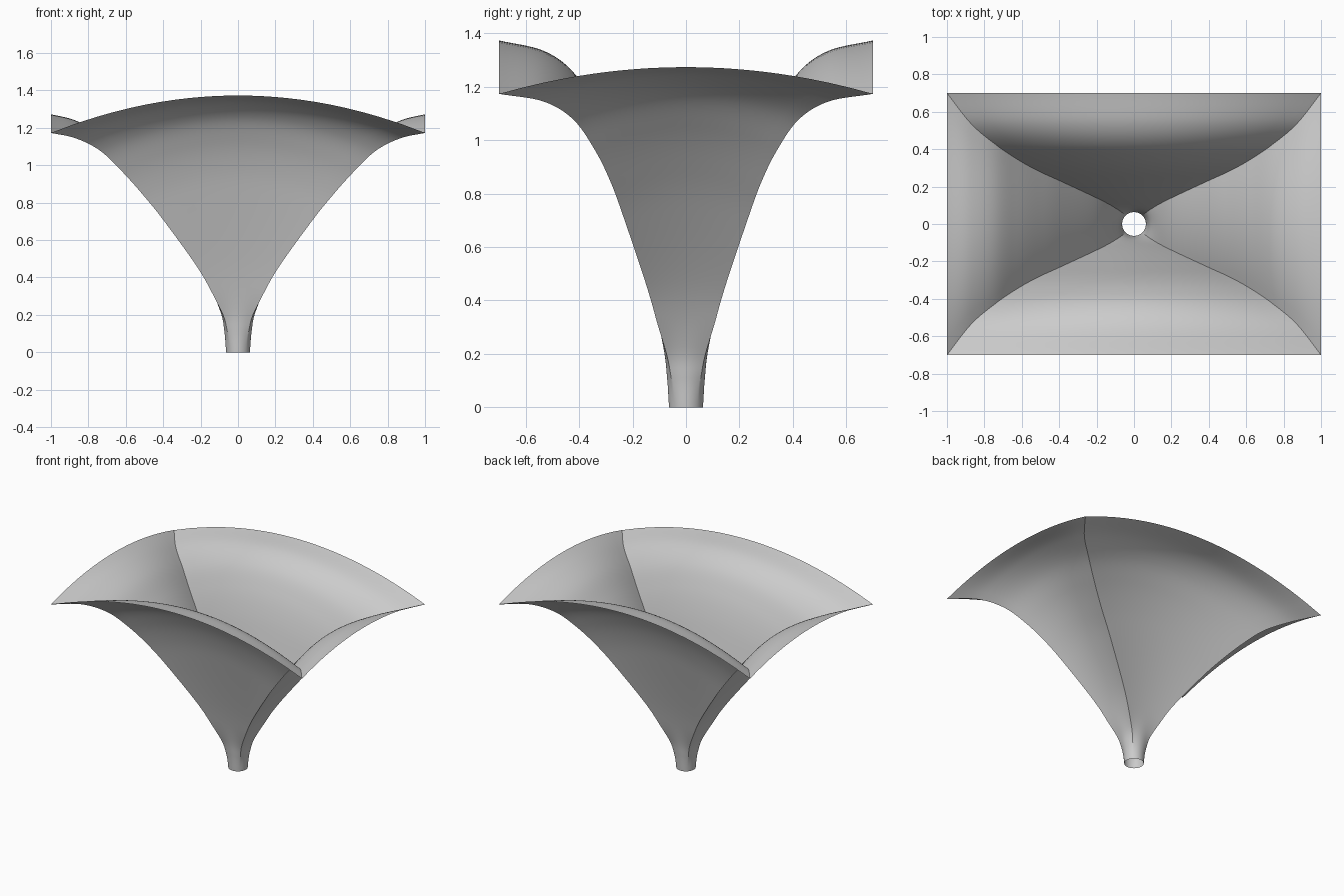
import bpy, bmesh, math
from mathutils import Vector

cube = bpy.data.objects.get("Cube")
if cube:
    bpy.data.objects.remove(cube, do_unlink=True)

# Flare stations: half width, half depth, corner height, bulge of the section
STATIONS = [Vector(s) for s in (
    (.0635, .0635, 0, 0), (.073, .071, .11, .004), (.097, .086, .22, .012),
    (.195, .137, .42, .04), (.39, .228, .695, .1), (.515, .285, .85, .135),
    (.626, .347, .973, .16), (.74, .425, 1.08, .178), (.87, .535, 1.145, .19),
    (1, .7, 1.173, .2))]
STEPS = 8        # rings between two stations
SIDE = 24        # faces along each wall
ROUND_END = .34  # height where the round throat has become rectangular


def spline(points, steps):
    """Smooth curve through all points."""
    padded = [2 * points[0] - points[1]] + points + [2 * points[-1] - points[-2]]
    out = []
    for a, b, c, d in zip(padded, padded[1:], padded[2:], padded[3:]):
        for i in range(steps):
            t = i / steps
            out.append(.5 * (2 * b + (c - a) * t + (2 * a - 5 * b + 4 * c - d) * t ** 2
                             + (3 * b - a - 3 * c + d) * t ** 3))
    return out + [points[-1]]


def section(station):
    """Closed ring: circle at the throat, arched rectangle further up."""
    width, depth, height, bulge = station
    f = min(max(height / ROUND_END, 0), 1)
    square = f * f * (3 - 2 * f)
    ring = []
    for side in range(4):
        turn = side * math.pi / 2
        for i in range(SIDE):
            angle = (2 * i / SIDE - 1) * math.pi / 4
            u = math.tan(angle)
            cx, cy = math.cos(turn + angle), math.sin(turn + angle)
            # unit square point on this side
            sx = math.cos(turn) - u * math.sin(turn)
            sy = math.sin(turn) + u * math.cos(turn)
            x = cx + (sx - cx) * square
            y = cy + (sy - cy) * square
            z = height + bulge * ((1 - sx * sx) + .5 * (1 - sy * sy))
            ring.append((x * width, y * depth, z))
    return ring


# Horn wall, open at throat and mouth
bm = bmesh.new()
rings = [[bm.verts.new(p) for p in section(s)] for s in spline(STATIONS, STEPS)]
for low, high in zip(rings, rings[1:]):
    for i in range(len(low)):
        j = (i + 1) % len(low)
        bm.faces.new((low[i], low[j], high[j], high[i]))
mesh = bpy.data.meshes.new("horn_flare")
bm.to_mesh(mesh)
bm.free()
horn = bpy.data.objects.new("horn_flare", mesh)
bpy.context.collection.objects.link(horn)

# Plain grey
grey = bpy.data.materials.new("plain_grey")
grey.use_nodes = True
grey.diffuse_color = (.6, .6, .6, 1)
grey.node_tree.nodes["Principled BSDF"].inputs["Base Color"].default_value = (.6, .6, .6, 1)
mesh.materials.append(grey)

# Smooth walls with crisp corner seams
bpy.ops.object.select_all(action='DESELECT')
horn.select_set(True)
bpy.context.view_layer.objects.active = horn
bpy.ops.object.shade_smooth_by_angle(angle=math.radians(30))
